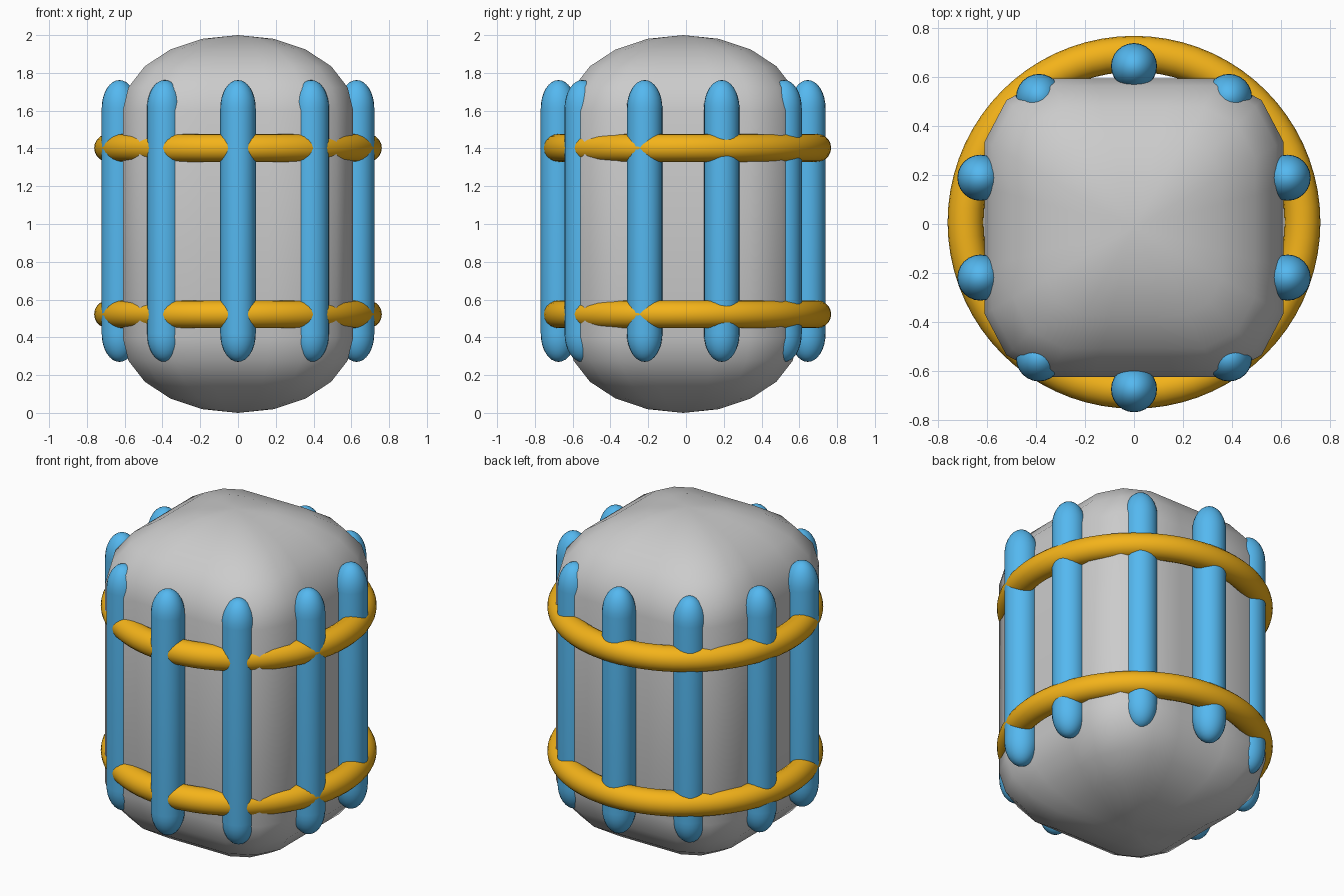
import bpy, bmesh
from math import sin, cos, pi, radians

if "Cube" in bpy.data.objects:
    bpy.data.objects.remove(bpy.data.objects["Cube"])

BODY_Y = -0.015


def material(name, color):
    m = bpy.data.materials.new(name)
    m.diffuse_color = color
    m.use_nodes = True
    m.node_tree.nodes["Principled BSDF"].inputs["Base Color"].default_value = m.diffuse_color
    return m


BLUE = material("blue", (0.09, 0.48, 0.87, 1))
GOLD = material("gold", (0.90, 0.45, 0.01, 1))


def finish(obj, mat=None, angle=40):
    if mat:
        obj.data.materials.append(mat)
    bpy.ops.object.select_all(action='DESELECT')
    obj.select_set(True)
    bpy.context.view_layer.objects.active = obj
    bpy.ops.object.shade_smooth_by_angle(angle=radians(angle))


def capsule(name, section, z0, z1, dome, rings, loc, mat=None):
    """Section outline swept upright, closed by elliptical domes."""
    steps = [i * pi / 2 / rings for i in range(1, rings + 1)]
    layers = [(sin(a), z0 + dome - dome * cos(a)) for a in steps]
    layers += [(sin(a), z1 - dome + dome * cos(a)) for a in reversed(steps)]
    bm = bmesh.new()
    loops = [[bm.verts.new((x * s, y * s, z)) for x, y in section] for s, z in layers]
    n = len(section)
    for a, b in zip(loops, loops[1:]):
        for i in range(n):
            j = (i + 1) % n
            bm.faces.new((a[i], a[j], b[j], b[i]))
    low, high = bm.verts.new((0, 0, z0)), bm.verts.new((0, 0, z1))
    for i in range(n):
        j = (i + 1) % n
        bm.faces.new((low, loops[0][j], loops[0][i]))
        bm.faces.new((high, loops[-1][i], loops[-1][j]))
    mesh = bpy.data.meshes.new(name)
    bm.to_mesh(mesh)
    bm.free()
    obj = bpy.data.objects.new(name, mesh)
    obj.location = loc
    bpy.context.collection.objects.link(obj)
    finish(obj, mat)


# Tank body: 24-sided rounded square, domed at both ends
def body_point(k):
    a = k * pi / 12
    r = min(0.61 / max(abs(cos(a)), abs(sin(a))), 0.737)
    return r * cos(a), r * sin(a)


capsule("tank_body", [body_point(k) for k in range(24)], 0, 2, 0.4, 5, (0, BODY_Y, 0))

# Ten upright rods around the tank
circle = [(0.094 * cos(k * pi / 12), 0.094 * sin(k * pi / 12)) for k in range(24)]
for i in range(10):
    a = -pi / 2 + i * pi / 5
    capsule(f"rod_{i + 1}", circle, 0.27, 1.762, 0.15, 8,
            (0.66 * cos(a), BODY_Y + 0.66 * sin(a), 0), BLUE)

# Two hoops
for name, z in (("lower_hoop", 0.522), ("upper_hoop", 1.403)):
    bpy.ops.mesh.primitive_torus_add(major_radius=0.688, minor_radius=0.0735,
                                     major_segments=72, minor_segments=20,
                                     location=(0, 0.007, z))
    hoop = bpy.context.object
    hoop.name = name
    finish(hoop, GOLD)
